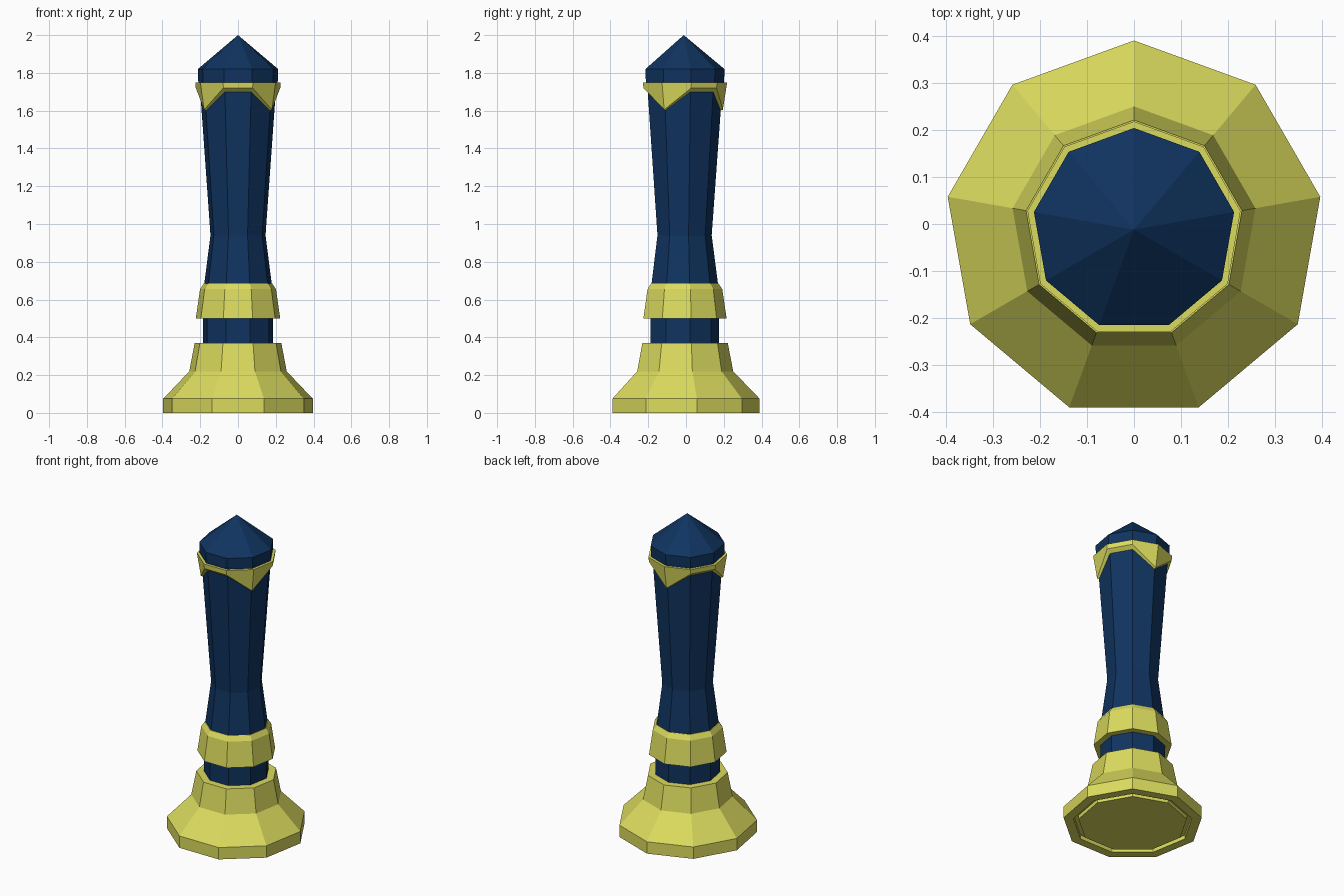
import bpy, bmesh, math

if "Cube" in bpy.data.objects:
    bpy.data.objects.remove(bpy.data.objects["Cube"])

SIDES = 9
CY = -0.012  # axis offset so the nine-sided footprint is centred


def material(name, rgb):
    m = bpy.data.materials.new(name)
    m.diffuse_color = (*rgb, 1)
    m.use_nodes = True
    m.node_tree.nodes["Principled BSDF"].inputs["Base Color"].default_value = m.diffuse_color
    return m


GOLD = material("gold", (0.71, 0.71, 0.113))
NAVY = material("navy", (0.005, 0.034, 0.117))


def lathe(name, profile, mat, closed=False):
    """Revolve (radius, z) points into nine flat sides; z may be a function of the corner index.
    An open profile is capped at both ends, a zero radius makes an apex."""
    bm = bmesh.new()
    rings = []
    for r, z in profile:
        if r == 0:
            rings.append([bm.verts.new((0, CY, z))] * SIDES)
            continue
        ring = []
        for i in range(SIDES):
            a = math.pi / 2 + math.tau * i / SIDES
            rr = r(i) if callable(r) else r
            zz = z(i) if callable(z) else z
            ring.append(bm.verts.new((rr * math.cos(a), CY + rr * math.sin(a), zz)))
        rings.append(ring)
    pairs = list(zip(rings, rings[1:])) + ([(rings[-1], rings[0])] if closed else [])
    for lo, hi in pairs:
        for i in range(SIDES):
            j = (i + 1) % SIDES
            corners = list(dict.fromkeys((lo[i], lo[j], hi[j], hi[i])))
            bm.faces.new(corners)
    if not closed:
        for ring in (rings[0], rings[-1]):
            if len(set(ring)) == SIDES:
                bm.faces.new(ring)
    bmesh.ops.recalc_face_normals(bm, faces=bm.faces)
    me = bpy.data.meshes.new(name)
    bm.to_mesh(me)
    bm.free()
    me.materials.append(mat)
    ob = bpy.data.objects.new(name, me)
    bpy.context.collection.objects.link(ob)
    return ob


# Flared foot, with a shallow groove around its underside
lathe("foot", [(0.315, 0.0), (0.315, 0.025), (0.345, 0.025), (0.345, 0.0),
               (0.402, 0.0), (0.402, 0.075), (0.262, 0.22), (0.233, 0.37), (0.18, 0.37)], GOLD)

# Neck and waisted grip
lathe("neck", [(0.188, 0.36), (0.188, 0.52)], NAVY)
lathe("grip", [(0.183, 0.67), (0.148, 0.94), (0.203, 1.70), (0.214, 1.76)], NAVY)

# Collar above the neck
lathe("lower_collar", [(0.18, 0.50), (0.227, 0.50), (0.204, 0.655), (0.184, 0.685), (0.17, 0.685)],
      GOLD, closed=True)


# Upper collar: every third corner drops to a point
def drop(point, other):
    return lambda i: point if i % 3 == 0 else other


lathe("upper_collar", [(0.20, 1.75), (0.23, 1.75), (drop(0.207, 0.227), drop(1.605, 1.72)),
                       (drop(0.195, 0.203), drop(1.60, 1.70))], GOLD, closed=True)

# Pointed cap
lathe("cap", [(0.213, 1.74), (0.216, 1.82), (0, 2.0)], NAVY)
